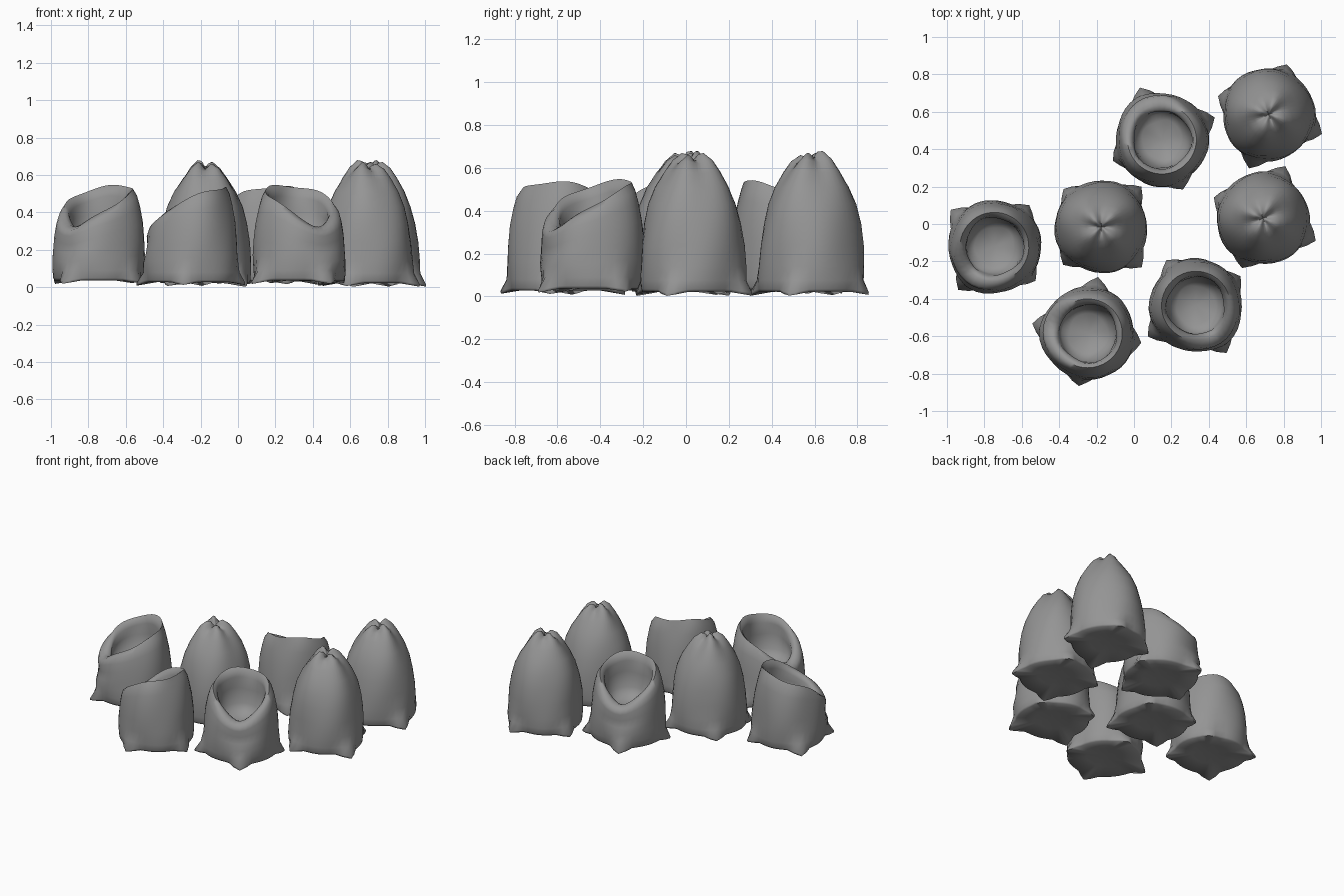
import bpy
import bmesh
import math
from math import sin, cos, pi, radians

cube = bpy.data.objects.get("Cube")
if cube:
    bpy.data.objects.remove(cube, do_unlink=True)

burlap = bpy.data.materials.new("grey burlap")
burlap.use_nodes = True
colour = (0.3, 0.3, 0.3, 1)
burlap.diffuse_color = colour
burlap.node_tree.nodes["Principled BSDF"].inputs["Base Color"].default_value = colour

SEGMENTS = 40


def corner(a):
    """Strength of the four pointed base corners at angle a."""
    off = abs((a + pi / 4) % (pi / 2) - pi / 4)
    return max(0, 1 - off / radians(19)) * (0.85 + 0.15 * cos(a + 1))


def wobble(a, z):
    """Gentle soft-cloth unevenness."""
    return 0.004 * sin(3 * a + 5 * z) + 0.003 * sin(5 * a - 9 * z + 1)


def base_rings():
    """Underside and the skirt with its pulled-out corners."""
    # radius, height, corner pull, corner droop
    rows = [(0.12, 0.035, 0, 0), (0.236, 0.022, 0.068, 0.02),
            (0.243, 0.034, 0.062, 0.02), (0.247, 0.075, 0.016, 0)]
    return [lambda a, r=r, z=z, p=p, d=d: (r + p * corner(a) + wobble(a, 0),
                                           z - d * corner(a)) for r, z, p, d in rows]


def closed_rings():
    """Tall body, gathered into pleats at the tied tip."""
    rings = base_rings()
    rows = [(0.246, 0.14, 0), (0.24, 0.24, 0), (0.226, 0.34, 0.01),
            (0.204, 0.43, 0.015), (0.17, 0.51, 0.03), (0.127, 0.58, 0.06),
            (0.088, 0.63, 0.12), (0.045, 0.655, 0.24), (0.022, 0.645, 0.3)]
    for r, z, pleat in rows:
        rings.append(lambda a, r=r, z=z, p=pleat: (
            r * (1 + p * cos(4 * a)) + wobble(a, z) * min(1, r * 6),
            z + 0.06 * p * cos(4 * a) + 0.04 * p * sin(a)))
    return rings, 0.63


def rim(a):
    """Height of the open mouth: low at angle zero, high behind."""
    return 0.24 + 0.283 * (sin(a / 2) ** 2 + 0.02) ** 0.38 + 0.006 * sin(4 * a)


def open_rings():
    """Short body, rolled sloping rim and hollow inside."""
    rings = base_rings()
    # share of the way up, narrowing towards the mouth
    for t in (0.2, 0.4, 0.6, 0.8, 0.93):
        def outer(a, t=t):
            z = 0.075 + t * (rim(a) - 0.075)
            fold = 0.01 * math.exp(-(a / 0.5) ** 2) * sin(t * 9)
            roll = 0.012 * max(0, t - 0.7) / 0.23
            return 0.251 - 0.17 * z * z + fold - roll + wobble(a, z), z
        rings.append(outer)
    rings.append(lambda a: (0.198 - 0.03 * rim(a), rim(a) + 0.004))
    for t, r in ((0.05, 0.165), (0.18, 0.155), (0.45, 0.155), (0.8, 0.143), (1, 0.105)):
        rings.append(lambda a, t=t, r=r: (r + wobble(a, t),
                                          rim(a) + t * (0.225 - rim(a))))
    return rings, 0.215


def make_sack(name, kind, x, y, lift, turn):
    rings, last_z = kind()
    bm = bmesh.new()
    angles = [2 * pi * i / SEGMENTS - pi for i in range(SEGMENTS)]
    loops = []
    for ring in rings:
        loop = []
        for a in angles:
            r, z = ring(a)
            loop.append(bm.verts.new((r * cos(a), r * sin(a), z)))
        loops.append(loop)
    for low, high in zip(loops, loops[1:]):
        for i in range(SEGMENTS):
            j = (i + 1) % SEGMENTS
            bm.faces.new((low[i], low[j], high[j], high[i]))
    # close the underside and the tip or inner floor
    for loop, z in ((loops[0], 0.04), (loops[-1], last_z)):
        hub = bm.verts.new((0, 0, z))
        for i in range(SEGMENTS):
            bm.faces.new((hub, loop[i], loop[(i + 1) % SEGMENTS]))
    bmesh.ops.recalc_face_normals(bm, faces=bm.faces)
    mesh = bpy.data.meshes.new(name)
    bm.to_mesh(mesh)
    bm.free()
    mesh.materials.append(burlap)
    sack = bpy.data.objects.new(name, mesh)
    bpy.context.collection.objects.link(sack)
    sack.location = (x, y, lift)
    sack.rotation_euler.z = radians(turn)
    bpy.ops.object.select_all(action='DESELECT')
    sack.select_set(True)
    bpy.context.view_layer.objects.active = sack
    bpy.ops.object.shade_smooth_by_angle(angle=radians(80))


# Open sacks; turn is the direction of the low side of the mouth
make_sack("open_sack_right", open_rings, -0.745, -0.12, 0.015, 230)
make_sack("open_sack_front", open_rings, -0.245, -0.585, 0.005, 170)
make_sack("open_sack_front_left", open_rings, 0.33, -0.435, 0.015, -57)
make_sack("open_sack_back", open_rings, 0.15, 0.45, 0.01, 113)

# Closed sacks
make_sack("closed_sack_middle", closed_rings, -0.175, -0.015, 0, 45)
make_sack("closed_sack_left", closed_rings, 0.69, 0.03, 0, 67)
make_sack("closed_sack_back_left", closed_rings, 0.72, 0.585, 0, -20)
